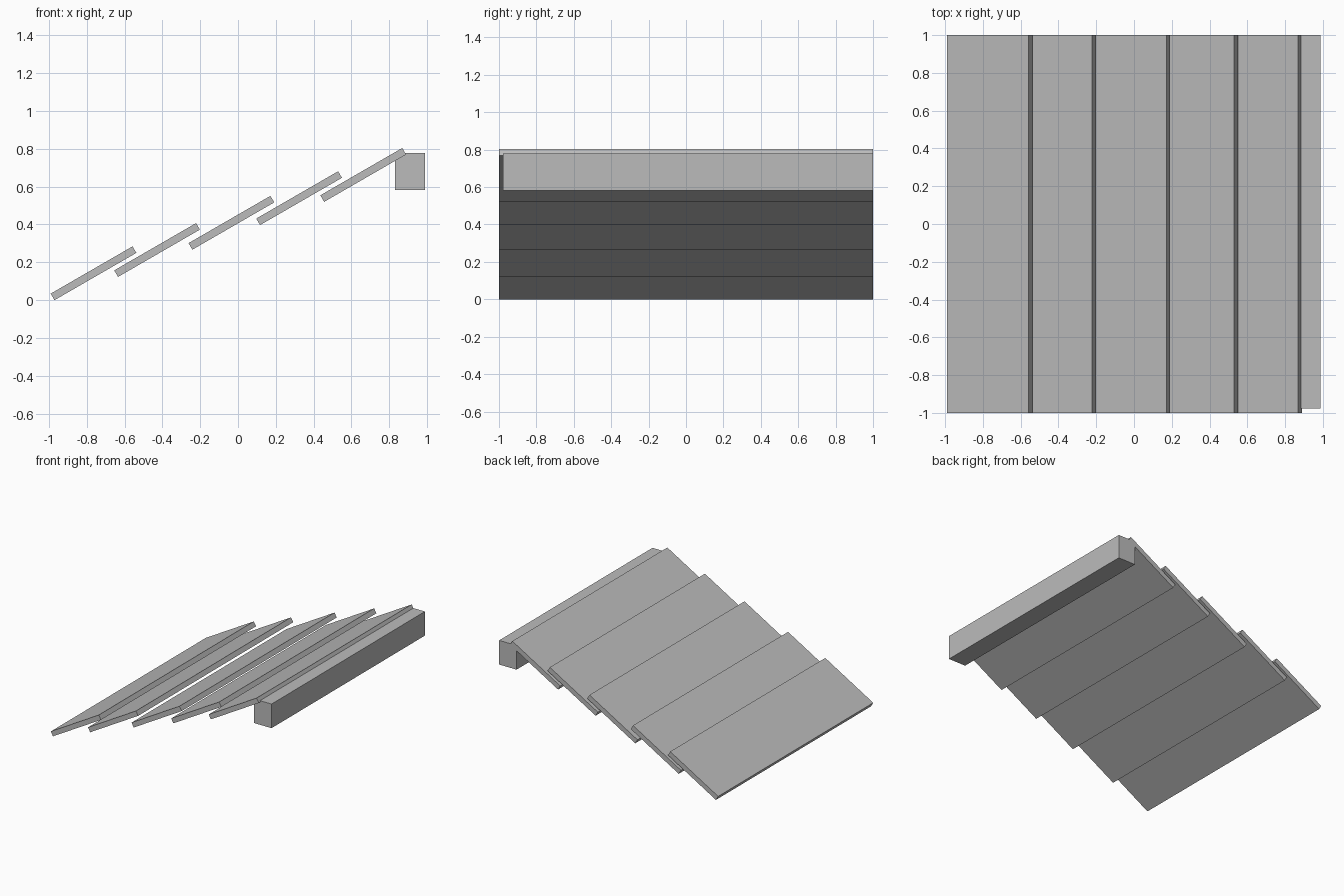
import bpy
import math

default = bpy.data.objects.get("Cube")
if default:
    bpy.data.objects.remove(default, do_unlink=True)

# Single plain grey
grey = bpy.data.materials.new("plain_grey")
grey.use_nodes = True
colour = (0.5, 0.5, 0.5, 1)
grey.diffuse_color = colour
grey.node_tree.nodes["Principled BSDF"].inputs["Base Color"].default_value = colour


def box(name, centre, size, tilt=0):
    bpy.ops.mesh.primitive_cube_add(size=1, location=centre)
    obj = bpy.context.object
    obj.name = name
    obj.scale = size
    obj.rotation_euler.y = -tilt
    obj.data.materials.append(grey)
    return obj


# Overlapping sloped boards, lowest first: centre x and z
boards = [(-0.764, 0.142), (-0.428, 0.265), (-0.035, 0.409),
          (0.323, 0.539), (0.662, 0.662)]
for number, (x, z) in enumerate(boards, 1):
    box(f"sloped_board_{number}", (x, 0, z), (0.5, 2, 0.04), math.radians(30))

# Ridge beam carrying the top board, a little short at the front
box("ridge_beam", (0.909, 0.011, 0.68), (0.157, 1.978, 0.197))
